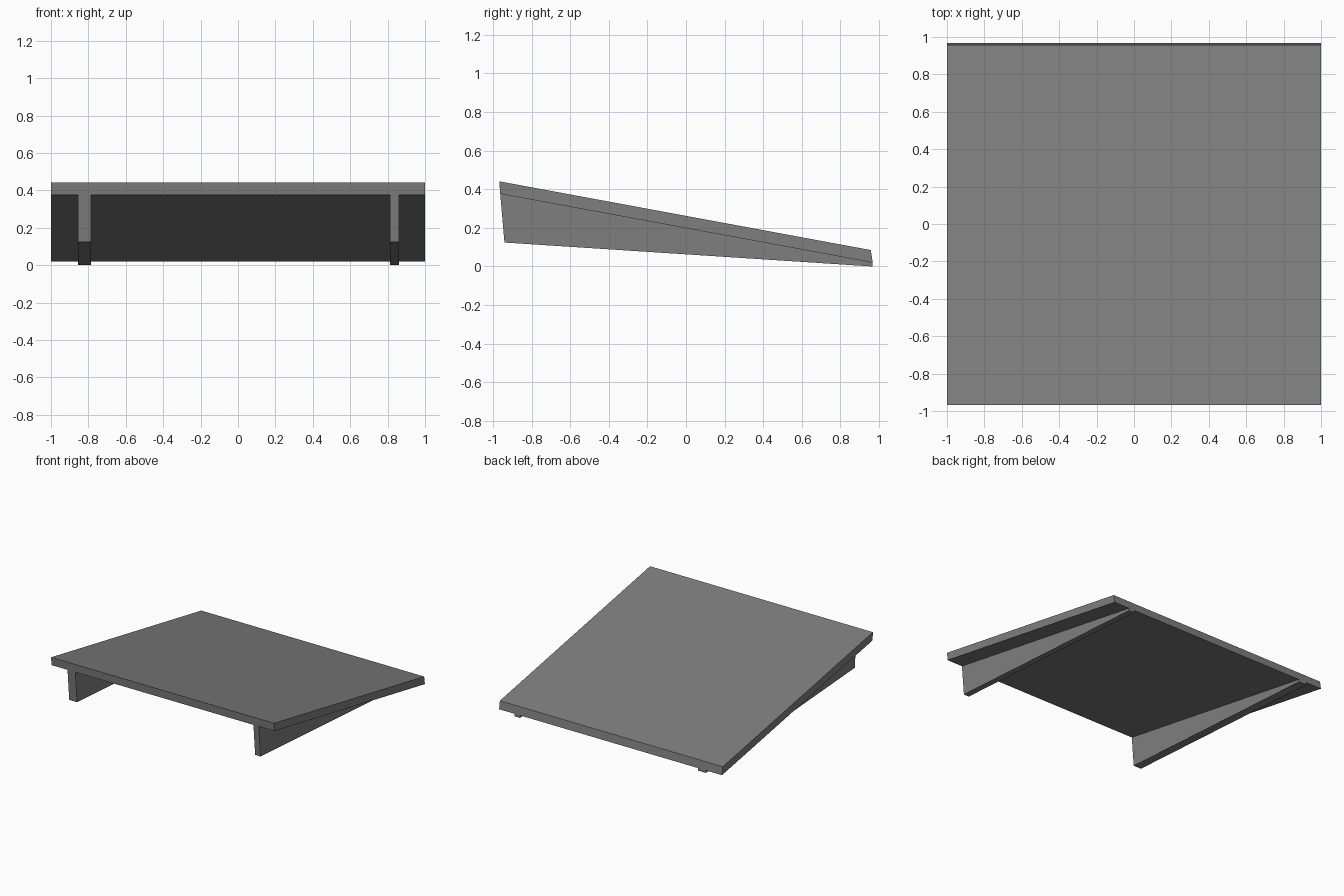
import bpy

if "Cube" in bpy.data.objects:
    bpy.data.objects.remove(bpy.data.objects["Cube"])

# one flat grey for the whole model
grey = bpy.data.materials.new("mid grey")
grey.diffuse_color = (0.21, 0.21, 0.21, 1)
grey.use_nodes = True
grey.node_tree.nodes["Principled BSDF"].inputs["Base Color"].default_value = grey.diffuse_color


def extrude_x(name, profile, x0, x1):
    """Extrude a (y, z) side profile from x0 to x1."""
    n = len(profile)
    verts = [(x, y, z) for x in (x0, x1) for y, z in profile]
    faces = [tuple(reversed(range(n))), tuple(range(n, 2 * n))]
    faces += [(i, (i + 1) % n, n + (i + 1) % n, n + i) for i in range(n)]
    mesh = bpy.data.meshes.new(name)
    mesh.from_pydata(verts, [], faces)
    mesh.materials.append(grey)
    obj = bpy.data.objects.new(name, mesh)
    bpy.context.collection.objects.link(obj)
    return obj


# sloping board
board = [(-0.962, 0.376), (0.967, 0.02), (0.957, 0.085), (-0.967, 0.441)]
extrude_x("sloping_board", board, -1.0, 1.0)

# tapered support ribs under the board (the left one is slightly wider)
rib = [(-0.94, 0.124), (0.967, 0.0), (0.967, 0.02), (-0.962, 0.376)]
extrude_x("left_support", rib, -0.856, -0.786)
extrude_x("right_support", rib, 0.812, 0.86)
